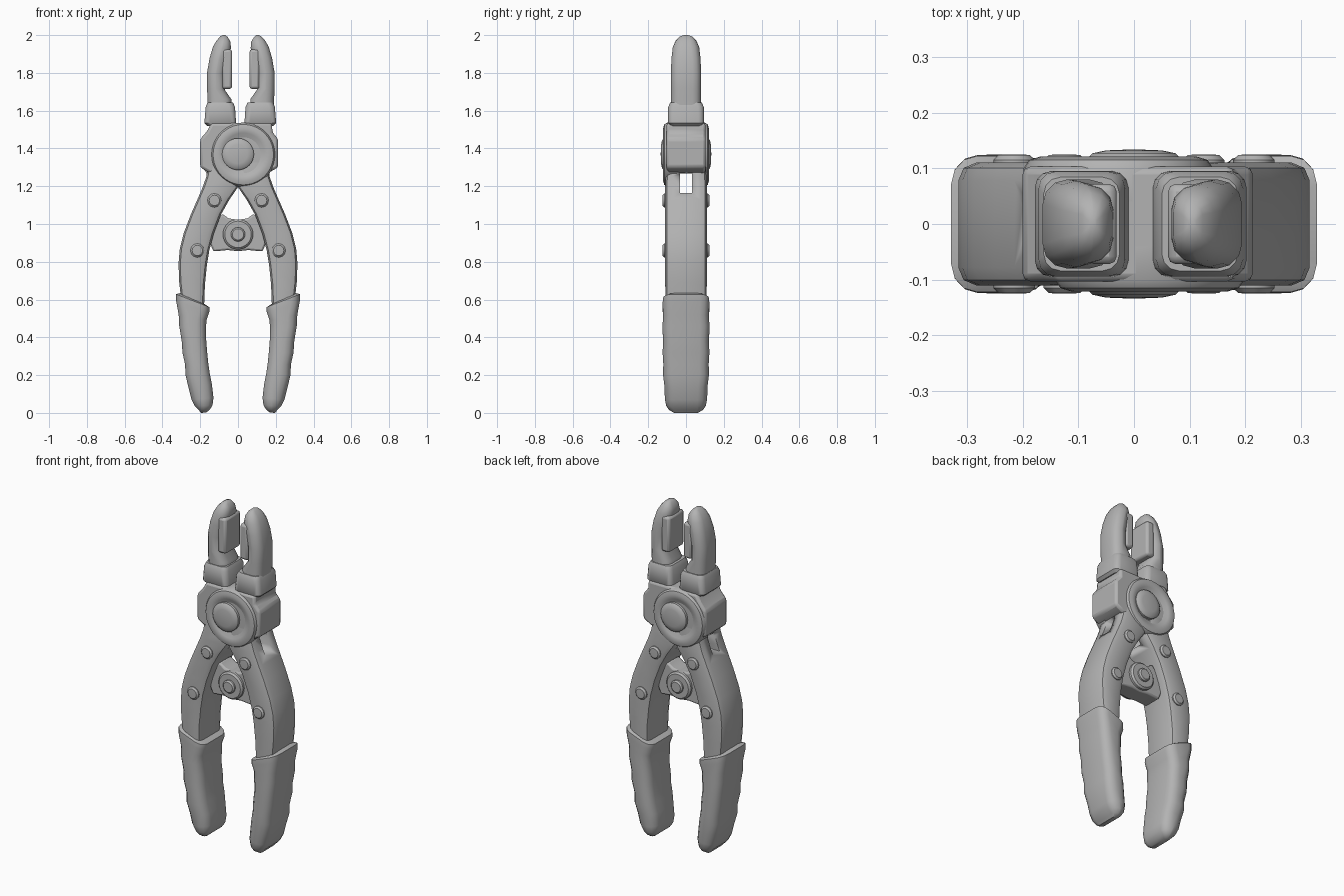
import bpy
import bmesh
import math
from mathutils import Vector

cube = bpy.data.objects.get("Cube")
if cube:
    bpy.data.objects.remove(cube, do_unlink=True)

GREY = (0.45, 0.45, 0.45, 1)
mat = bpy.data.materials.new("plain grey")
mat.use_nodes = True
mat.diffuse_color = GREY
mat.node_tree.nodes["Principled BSDF"].inputs["Base Color"].default_value = GREY


def finish(name, bm, bevel=0, segments=2):
    """Turn a bmesh into a named, shaded object."""
    bmesh.ops.remove_doubles(bm, verts=bm.verts, dist=1e-5)
    bmesh.ops.recalc_face_normals(bm, faces=bm.faces)
    mesh = bpy.data.meshes.new(name)
    bm.to_mesh(mesh)
    bm.free()
    mesh.materials.append(mat)
    obj = bpy.data.objects.new(name, mesh)
    bpy.context.collection.objects.link(obj)
    if bevel:
        mod = obj.modifiers.new("soft edges", "BEVEL")
        mod.width = bevel
        mod.segments = segments
        mod.limit_method = "ANGLE"
    bpy.ops.object.select_all(action="DESELECT")
    obj.select_set(True)
    bpy.context.view_layer.objects.active = obj
    bpy.ops.object.shade_smooth_by_angle(angle=math.radians(35))
    return obj


def loft(name, rows, radius, side=1, shift=0, steps=3):
    """Rounded-rectangle sections, each from an inner to an outer point."""
    bm = bmesh.new()
    rings = []
    for xi, zi, xo, zo, depth in rows:
        a, b = Vector((xi, 0, zi)), Vector((xo, 0, zo))
        mid, axis, half = (a + b) / 2, (b - a).normalized(), (b - a).length / 2
        r = min(radius, half * 0.95, depth * 0.95)
        ring = []
        for corner, (su, sv) in enumerate(((1, 1), (-1, 1), (-1, -1), (1, -1))):
            for k in range(steps + 1):
                t = math.pi / 2 * (corner + k / steps)
                u = su * (half - r) + r * math.cos(t)
                v = sv * (depth - r) + r * math.sin(t)
                p = mid + axis * u + Vector((0, v, 0))
                ring.append(bm.verts.new((p.x * side + shift, p.y, p.z)))
        rings.append(ring)
    for low, high in zip(rings, rings[1:]):
        for i in range(len(low)):
            j = (i + 1) % len(low)
            bm.faces.new((low[i], low[j], high[j], high[i]))
    bm.faces.new(rings[0])
    bm.faces.new(rings[-1])
    return finish(name, bm)


def prism(name, outline, depth, bevel):
    """Outline in x and z, thickened evenly along y."""
    bm = bmesh.new()
    face = bm.faces.new([bm.verts.new((x, -depth, z)) for x, z in outline])
    out = bmesh.ops.extrude_face_region(bm, geom=[face])
    moved = [g for g in out["geom"] if isinstance(g, bmesh.types.BMVert)]
    bmesh.ops.translate(bm, verts=moved, vec=(0, 2 * depth, 0))
    return finish(name, bm, bevel)


def box(name, lo, hi, bevel=0):
    bm = bmesh.new()
    bmesh.ops.create_cube(bm, size=1)
    for v in bm.verts:
        v.co = [a + (b - a) * (c + 0.5) for a, b, c in zip(lo, hi, v.co)]
    return finish(name, bm, bevel)


def lathe(name, profile, x, z, face=-1, count=32):
    """Spin (radius, distance) points about a y axis; face -1 is the front."""
    bm = bmesh.new()
    verts = [bm.verts.new((x + r, face * y, z)) for r, y in profile]
    edges = [bm.edges.new(pair) for pair in zip(verts, verts[1:])]
    bmesh.ops.spin(bm, geom=verts + edges, cent=(x, 0, z), axis=(0, 1, 0),
                   angle=2 * math.pi, steps=count)
    return finish(name, bm)


# Section rows: inner x, inner z, outer x, outer z, half depth
JAW = [
    (0.05, 1.6, 0.175, 1.6, 0.08), (0.05, 1.66, 0.176, 1.66, 0.08),
    (0.085, 1.71, 0.179, 1.72, 0.08), (0.085, 1.8, 0.179, 1.8, 0.08),
    (0.07, 1.87, 0.165, 1.88, 0.077), (0.052, 1.93, 0.147, 1.94, 0.07),
    (0.055, 1.965, 0.128, 1.972, 0.056), (0.07, 1.99, 0.108, 1.993, 0.035),
    (0.082, 2.0, 0.096, 2.0, 0.012),
]
COLLAR = [
    (0.04, 1.52, 0.175, 1.52, 0.085), (0.022, 1.535, 0.19, 1.535, 0.095),
    (0.028, 1.62, 0.183, 1.62, 0.094), (0.038, 1.642, 0.174, 1.642, 0.084),
]
HANDLE = [
    (0.02, 1.37, 0.15, 1.37, 0.1), (0.0, 1.25, 0.168, 1.25, 0.108),
    (0.0, 1.195, 0.185, 1.2, 0.11), (0.045, 1.13, 0.215, 1.13, 0.11),
    (0.09, 1.05, 0.25, 1.05, 0.11), (0.128, 0.95, 0.288, 0.95, 0.11),
    (0.152, 0.86, 0.308, 0.87, 0.11), (0.165, 0.78, 0.315, 0.79, 0.11),
    (0.175, 0.68, 0.311, 0.69, 0.11), (0.182, 0.5, 0.29, 0.5, 0.108),
]
GRIP = [
    (0.175, 0.575, 0.305, 0.635, 0.105), (0.152, 0.56, 0.328, 0.628, 0.122),
    (0.152, 0.535, 0.327, 0.59, 0.124), (0.167, 0.49, 0.314, 0.52, 0.121),
    (0.17, 0.44, 0.311, 0.46, 0.125), (0.168, 0.38, 0.298, 0.38, 0.121),
    (0.163, 0.32, 0.294, 0.32, 0.124), (0.157, 0.26, 0.28, 0.255, 0.12),
    (0.15, 0.21, 0.278, 0.2, 0.122), (0.138, 0.15, 0.262, 0.135, 0.114),
    (0.13, 0.08, 0.246, 0.07, 0.112), (0.135, 0.04, 0.228, 0.035, 0.105),
    (0.15, 0.017, 0.208, 0.015, 0.09), (0.168, 0.002, 0.195, 0.0, 0.065),
]

RIVET = [(0, 0.125), (0.028, 0.124), (0.037, 0.115), (0.037, 0.09)]
PIVOT_RING = [(0.06, 0.1), (0.092, 0.103), (0.115, 0.117), (0.14, 0.121),
              (0.16, 0.115), (0.17, 0.1), (0.17, 0.04), (0, 0.04)]
PIVOT_CAP = [(0, 0.134), (0.05, 0.132), (0.074, 0.127), (0.084, 0.118), (0.084, 0.06)]

# Cutter for the window through the top of both handles
cutter = box("window_cutter", (-0.5, -0.031, 1.165), (0.5, 0.031, 1.268))
cutter.hide_render = True

for side, label in ((1, "left"), (-1, "right")):
    # Jaw with its collar and gripping pad
    loft(label + "_jaw", JAW, 0.045, side, 0.015)
    loft(label + "_collar", COLLAR, 0.03, side, 0.012)
    xs = sorted((side * 0.046 + 0.015, side * 0.1 + 0.015))
    box(label + "_jaw_pad", (xs[0], -0.072, 1.715), (xs[1], 0.072, 1.925), 0.014)

    # Handle with a window, and its soft grip
    handle = loft(label + "_handle", HANDLE, 0.032, side, steps=2)
    cut = handle.modifiers.new("window", "BOOLEAN")
    cut.operation = "DIFFERENCE"
    cut.solver = "EXACT"
    cut.object = cutter
    bpy.ops.object.modifier_apply(modifier=cut.name)
    loft(label + "_grip", GRIP, 0.05, side)

    # Rivets on both faces
    for face, where in ((-1, "front"), (1, "back")):
        for x, z, level in ((0.125, 1.125, "upper"), (0.215, 0.86, "lower")):
            lathe(f"{label}_{level}_{where}_rivet", RIVET, side * x, z, face, 12)

bpy.data.objects.remove(cutter, do_unlink=True)

# Head block between the pivot plates
prism("head_block", [
    (-0.15, 1.27), (-0.2, 1.3), (-0.2, 1.45), (-0.165, 1.49), (-0.14, 1.535),
    (0.18, 1.535), (0.182, 1.485), (0.213, 1.45), (0.213, 1.3), (0.16, 1.27)],
    0.103, 0.014)

# Pivot plates and caps, offset to opposite sides on front and back
for face, where in ((-1, "front"), (1, "back")):
    lathe(where + "_pivot_ring", PIVOT_RING, -face * 0.028, 1.367, face, 40)
    lathe(where + "_pivot_cap", PIVOT_CAP, 0, 1.37, face)

# Spring bracket between the handles
half = [(0.055, 0.862), (0.13, 0.855), (0.17, 0.95), (0.085, 1.055), (0.05, 1.03)]
prism("spring_bracket",
      [(0, 0.856)] + half + [(0, 1.022)] + [(-x, z) for x, z in reversed(half)],
      0.055, 0.01)
lathe("spring_hub", [(0, 0.078), (0.07, 0.078), (0.08, 0.068),
                     (0.08, -0.068), (0.07, -0.078), (0, -0.078)], 0, 0.945)
lathe("spring_pin", [(0, 0.095), (0.03, 0.095), (0.038, 0.087),
                     (0.038, -0.087), (0.03, -0.095), (0, -0.095)], 0, 0.945, count=16)
